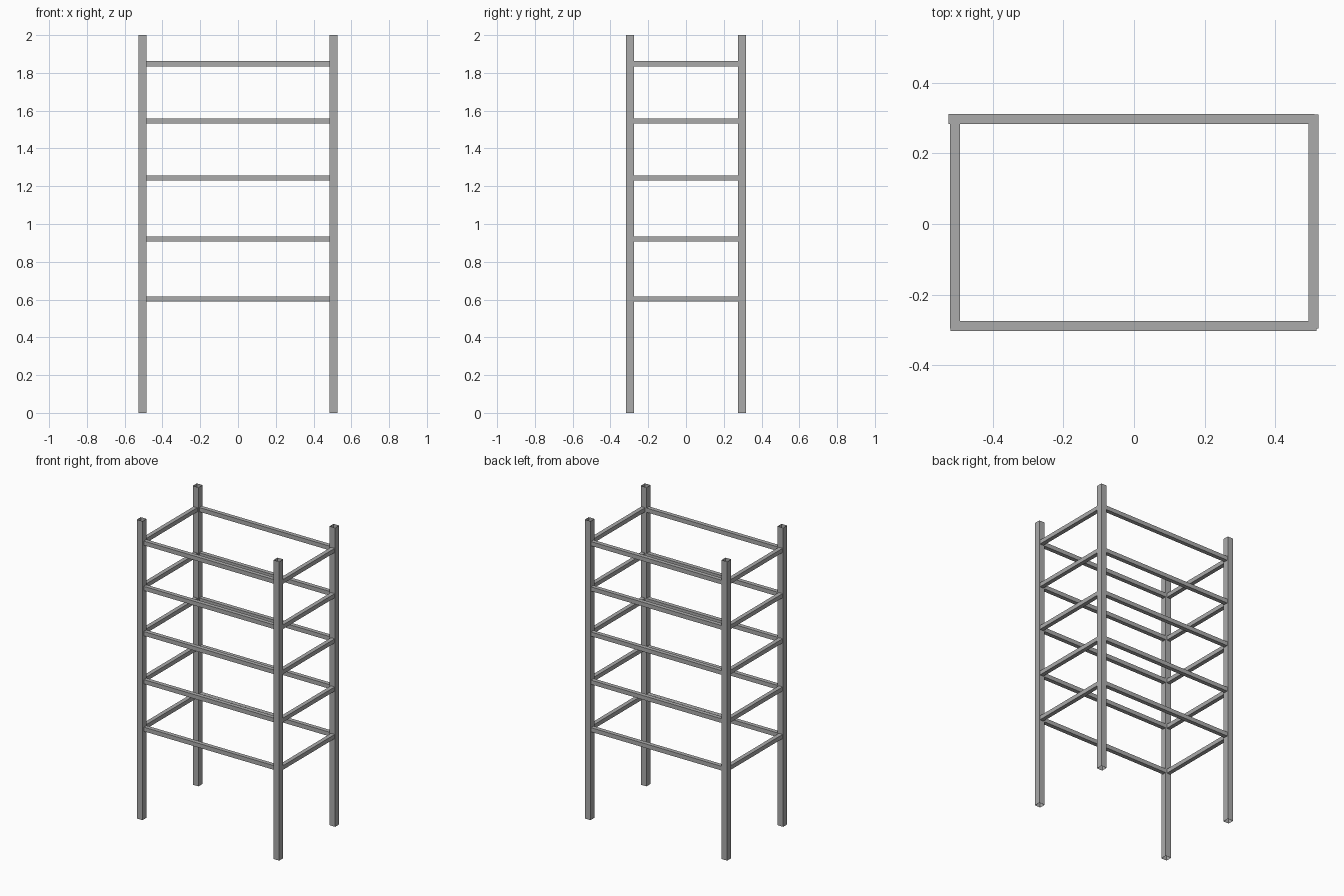
import bpy
import bmesh
from mathutils import Matrix, Vector

cube = bpy.data.objects.get("Cube")
if cube:
    bpy.data.objects.remove(cube, do_unlink=True)

steel = bpy.data.materials.new("grey_steel")
steel.use_nodes = True
GREY = (0.41, 0.41, 0.41, 1)
steel.diffuse_color = GREY
steel.node_tree.nodes["Principled BSDF"].inputs["Base Color"].default_value = GREY


def bar(name, low, high, open_ends=False):
    """Square bar between two corners; open_ends leaves a thin hollow tube."""
    low, high = Vector(low), Vector(high)
    size = high - low
    bm = bmesh.new()
    bmesh.ops.create_cube(bm, size=1, matrix=Matrix.Diagonal((*size, 1)))
    if open_ends:
        bm.normal_update()
        caps = [f for f in bm.faces if abs(f.normal.z) > 0.9]
        bmesh.ops.delete(bm, geom=caps, context="FACES_ONLY")
    mesh = bpy.data.meshes.new(name)
    bm.to_mesh(mesh)
    bm.free()
    mesh.materials.append(steel)
    obj = bpy.data.objects.new(name, mesh)
    obj.location = (low + high) / 2
    bpy.context.collection.objects.link(obj)


# Hollow corner posts
X, Y, POST, HEIGHT = 0.527, 0.317, 0.042, 2.0
for side, x in (("right", -X), ("left", X - POST)):
    for end, y in (("front", -Y), ("back", Y - POST)):
        bar(f"{end}_{side}_post", (x, y, 0), (x + POST, y + POST, HEIGHT), True)

# Shelf rails, running into the posts at each level
RAIL = 0.028
for i, z in enumerate((0.589, 0.907, 1.229, 1.531, 1.834), 1):
    top = z + RAIL
    bar(f"front_rail_{i}", (-0.521, -0.303, z), (0.517, -0.275, top))
    bar(f"back_rail_{i}", (-0.526, 0.284, z), (0.512, 0.312, top))
    bar(f"right_rail_{i}", (-0.522, -0.297, z), (-0.494, 0.3, top))
    bar(f"left_rail_{i}", (0.495, -0.297, z), (0.523, 0.31, top))
